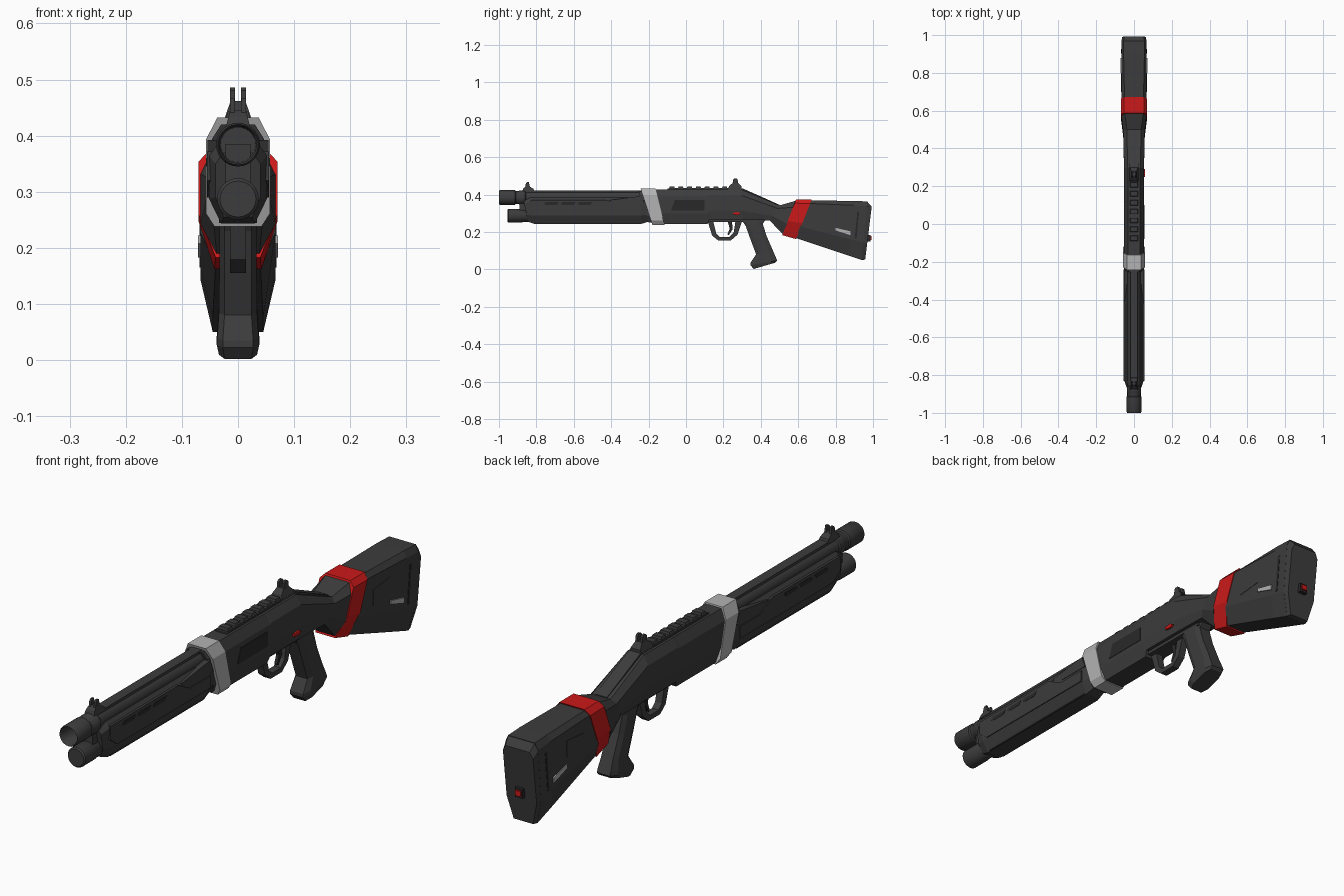
import bpy, bmesh
from math import cos, sin, pi


def material(name, c):
    m = bpy.data.materials.new(name)
    m.diffuse_color = (*c, 1)
    return m


DARK = material("dark", (0.045, 0.045, 0.045))
BLACK = material("black", (0.022, 0.022, 0.022))
RED = material("red", (0.6, 0.01, 0.01))
PALE = material("pale", (0.45, 0.45, 0.45))


def finish(name, bm, mat, smooth=False):
    bmesh.ops.recalc_face_normals(bm, faces=bm.faces)
    me = bpy.data.meshes.new(name)
    bm.to_mesh(me)
    bm.free()
    ob = bpy.data.objects.new(name, me)
    bpy.context.collection.objects.link(ob)
    me.materials.append(mat)
    if smooth:
        bpy.ops.object.select_all(action='DESELECT')
        ob.select_set(True)
        bpy.context.view_layer.objects.active = ob
        bpy.ops.object.shade_smooth_by_angle(angle=0.6)
    return ob


def bridge(bm, rings, caps=True):
    n = len(rings[0])
    for a, b in zip(rings, rings[1:]):
        for i in range(n):
            bm.faces.new((a[i], a[(i + 1) % n], b[(i + 1) % n], b[i]))
    if caps:
        bm.faces.new(rings[0])
        bm.faces.new(rings[-1])


def loft(name, sections, mat=DARK, t1=0.15, t2=0.8):
    """Chamfered sections: (y0, z0, y1, z1, start, full and end half widths)."""
    bm = bmesh.new()
    rings = []
    for y0, z0, y1, z1, ws, w, we in sections:
        half = [(0, ws), (t1, w), (t2, w), (1, we)]
        pts = half + [(t, -x) for t, x in reversed(half)]
        rings.append([bm.verts.new((x, y0 + (y1 - y0) * t, z0 + (z1 - z0) * t)) for t, x in pts])
    bridge(bm, rings)
    return finish(name, bm, mat)


def prism(name, pts, w, mat=DARK, x=0, taper=0):
    """Side profile (y, z) extruded across x; taper narrows it with height."""
    bm = bmesh.new()
    zmin = min(p[1] for p in pts)
    rings = [[bm.verts.new((x + s * (w - taper * (z - zmin)), y, z)) for y, z in pts] for s in (-1, 1)]
    bridge(bm, rings)
    return finish(name, bm, mat)


def box(name, y0, y1, z0, z1, w, mat=DARK, x=0):
    return prism(name, [(y0, z0), (y1, z0), (y1, z1), (y0, z1)], w, mat, x)


def lathe(name, profile, zc, mat=DARK, n=28):
    """Tube along y from (y, radius) pairs."""
    bm = bmesh.new()
    rings = [[bm.verts.new((r * cos(2 * pi * i / n), y, zc + r * sin(2 * pi * i / n))) for i in range(n)]
             for y, r in profile]
    bridge(bm, rings)
    return finish(name, bm, mat, True)


# Barrel with hollow muzzle, magazine tube and top rib
lathe("barrel", [(-0.86, .031), (-0.995, .033), (-1, .036), (-0.995, .039), (-0.915, .039), (-0.91, .035),
                 (-0.895, .035), (-0.89, .038), (-0.86, .038), (-0.855, .034), (-0.15, .034)], .384)
lathe("magazine_tube", [(-0.955, .032), (-0.95, .037), (-0.88, .037), (-0.875, .035), (-0.15, .035)], .287)
box("barrel_rib", -0.86, -0.2, .40, .422, .019)
box("barrel_clamp", -0.89, -0.84, .28, .385, .022)

# Pump fore-end, its raised side panels and slots
loft("fore_end", [(-0.868, .365, -0.845, .255, .03, .040, .025), (-0.83, .385, -0.81, .243, .036, .052, .03),
                  (-0.24, .385, -0.24, .243, .036, .052, .03), (-0.20, .37, -0.20, .255, .03, .045, .025)],
     t1=.14, t2=.68)
prism("fore_end_panel", [(-0.83, .372), (-0.43, .372), (-0.36, .335), (-0.24, .335), (-0.24, .29),
                         (-0.79, .29), (-0.83, .32)], .0555)
prism("fore_end_rear_panel", [(-0.41, .37), (-0.24, .392), (-0.22, .345), (-0.355, .345)], .054)
for i in range(3):
    y = -0.76 + i * .09
    prism("fore_end_slot", [(y, .35), (y + .01, .36), (y + .08, .36), (y + .07, .345), (y + .01, .345)], .0565, BLACK)
box("pump_bar", -0.8, -0.25, .244, .256, .034, BLACK)

# Receiver flowing into the wrist of the stock
loft("receiver_nose", [(-0.255, .42, -0.2, .25, .03, .046, .03), (-0.16, .42, -0.11, .25, .03, .046, .03)])
loft("pale_band", [(-0.243, .432, -0.18, .238, .037, .057, .042), (-0.163, .432, -0.115, .238, .037, .057, .042)],
     PALE, t1=.2, t2=.88)
loft("receiver", [(-0.165, .427, -0.117, .243, .033, .053, .04), (.115, .427, .115, .243, .033, .053, .04),
                  (.122, .427, .125, .265, .033, .053, .045), (.297, .427, .30, .265, .033, .053, .045),
                  (.50, .342, .446, .262, .038, .057, .045), (.592, .368, .518, .189, .05, .067, .038)],
     t1=.2, t2=.7)
prism("receiver_top_strip", [(-0.1, .42), (.31, .42), (.5, .338), (.5, .345), (.305, .432), (-0.1, .432)], .024)
prism("ejection_port", [(-0.08, .315), (.10, .315), (.10, .37), (-0.06, .37)], .003, BLACK, x=.0515)
box("trigger_housing", .105, .41, .253, .275, .032)
prism("safety_button", [(.25, .293), (.28, .291), (.292, .298), (.28, .306), (.25, .303)], .004, RED, x=.054)
for y in (.16, .33):
    lathe("housing_pin", [(y - .007, .004), (y + .007, .004)], .264, BLACK, 8)

# Stock, red collar and butt details
loft("red_collar", [(.588, .373, .515, .183, .052, .07, .04), (.672, .373, .588, .162, .052, .07, .042)],
     RED, t1=.1, t2=.6)
loft("stock", [(.67, .368, .585, .168, .05, .067, .04), (.90, .366, .865, .075, .055, .067, .045),
               (.97, .363, .94, .05, .055, .067, .045)], t1=.08, t2=.7)
loft("butt_pad", [(.968, .363, .938, .05, .055, .067, .045), (.993, .335, .958, .052, .05, .062, .04)],
     t1=.08, t2=.7)
prism("butt_groove", [(.916, .31), (.926, .31), (.912, .165), (.902, .165)], .0685, BLACK)
prism("stock_panel", [(.70, .30), (.80, .31), (.80, .25), (.70, .24)], .0685)
prism("stock_slit", [(.80, .222), (.88, .203), (.878, .183), (.80, .208)], .071, PALE)
box("butt_button_frame", .965, .986, .15, .185, .016, BLACK)
box("butt_button", .97, .992, .158, .178, .011, RED)

# Pistol grip with flared foot
loft("pistol_grip", [(.29, .275, .43, .268, .022, .031, .022), (.32, .23, .41, .245, .024, .033, .024),
                     (.345, .16, .43, .18, .024, .033, .024), (.375, .08, .465, .10, .024, .034, .024),
                     (.345, .035, .482, .06, .027, .037, .027), (.345, .022, .487, .047, .027, .038, .027),
                     (.362, .002, .478, .036, .024, .034, .024)], t1=.22, t2=.78)

# Trigger and its guard (outer and inner outlines joined)
outer = [(.115, .26), (.14, .18), (.172, .155), (.24, .155), (.275, .185), (.30, .26)]
inner = [(.145, .26), (.162, .19), (.18, .173), (.232, .173), (.255, .198), (.265, .26)]
prism("trigger_guard", outer + inner[::-1], .014)
prism("trigger", [(.222, .26), (.245, .26), (.25, .215), (.228, .182), (.222, .188), (.234, .218)], .006, BLACK)

# Sight rail and its teeth
box("sight_rail", -0.09, .29, .427, .434, .021)
for i in range(7):
    y = -0.09 + i * .047
    prism("rail_tooth", [(y, .43), (y + .03, .43), (y + .027, .443), (y + .003, .443)], .022, taper=.3)

# Front and rear sights
prism("rear_sight", [(.225, .428), (.23, .445), (.25, .462), (.278, .462), (.298, .442), (.298, .428)],
      .025, taper=.35)
prism("front_sight", [(-0.875, .418), (-0.87, .432), (-0.855, .445), (-0.84, .445), (-0.815, .43), (-0.81, .418)],
      .021, taper=.25)
for x in (-.010, .010):
    prism("rear_sight_ear", [(.248, .45), (.252, .48), (.258, .486), (.27, .486), (.276, .48), (.28, .45)],
          .0045, x=x)
    prism("front_sight_ear", [(-0.86, .44), (-0.856, .46), (-0.85, .466), (-0.84, .466), (-0.834, .44)],
          .004, x=x)
